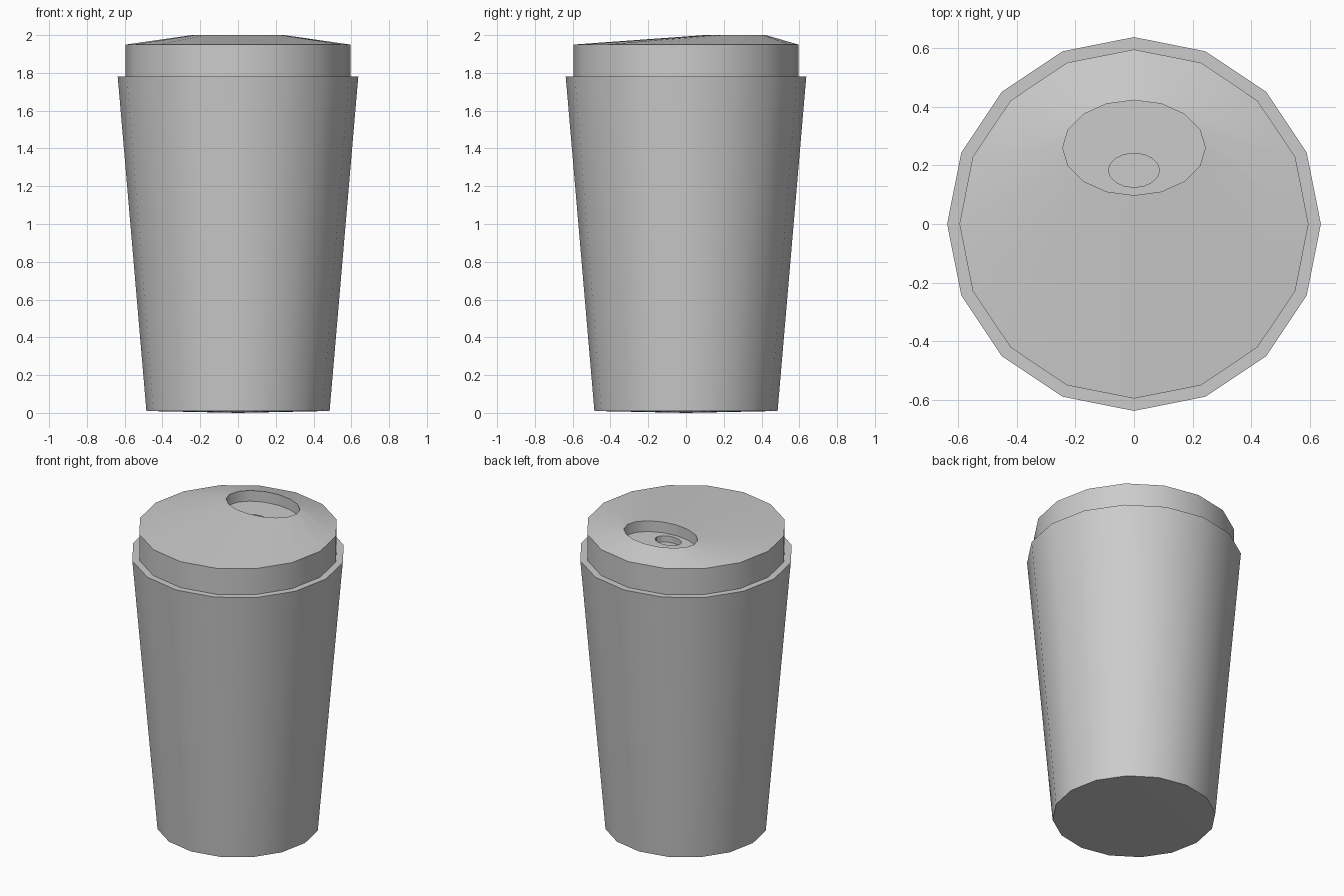
import bpy, bmesh, math

if "Cube" in bpy.data.objects:
    bpy.data.objects.remove(bpy.data.objects["Cube"])

SIDES = 16


def loft(name, rings, cap_start=None, cap_end=False):
    """Bridge elliptical rings (rx, ry, cy, z); cap_start is the height of a centre point."""
    bm = bmesh.new()
    loops = []
    for rx, ry, cy, z in rings:
        loops.append([bm.verts.new((rx * math.cos(2 * math.pi * i / SIDES),
                                    cy + ry * math.sin(2 * math.pi * i / SIDES), z))
                      for i in range(SIDES)])
    for a, b in zip(loops, loops[1:]):
        for i in range(SIDES):
            j = (i + 1) % SIDES
            bm.faces.new((a[i], a[j], b[j], b[i]))
    if cap_start is not None:
        c = bm.verts.new((0, 0, cap_start))
        for i in range(SIDES):
            bm.faces.new((c, loops[0][(i + 1) % SIDES], loops[0][i]))
    if cap_end:
        bm.faces.new(loops[-1])
    mesh = bpy.data.meshes.new(name)
    bm.to_mesh(mesh)
    bm.free()
    ob = bpy.data.objects.new(name, mesh)
    bpy.context.collection.objects.link(ob)
    bpy.ops.object.select_all(action='DESELECT')
    ob.select_set(True)
    bpy.context.view_layer.objects.active = ob
    bpy.ops.object.shade_smooth_by_angle(angle=math.radians(30))
    return ob


def circle(r, z):
    return (r, r, 0, z)


# Tapered cup with a very shallow conical base and a flat rim shelf
loft("cup_body", [circle(0.485, 0.01), circle(0.629, 1.69),
                  circle(0.637, 1.78), circle(0.595, 1.78)], cap_start=0)

# Lid: straight wall, slope up to an off-centre oval, sunken drinking well and sip hole
loft("lid", [circle(0.595, 1.78), circle(0.595, 1.95),
             (0.243, 0.162, 0.26, 2.0), (0.243, 0.162, 0.26, 1.93),
             (0.087, 0.058, 0.183, 1.93), (0.087, 0.058, 0.183, 1.89)],
     cap_end=True)
